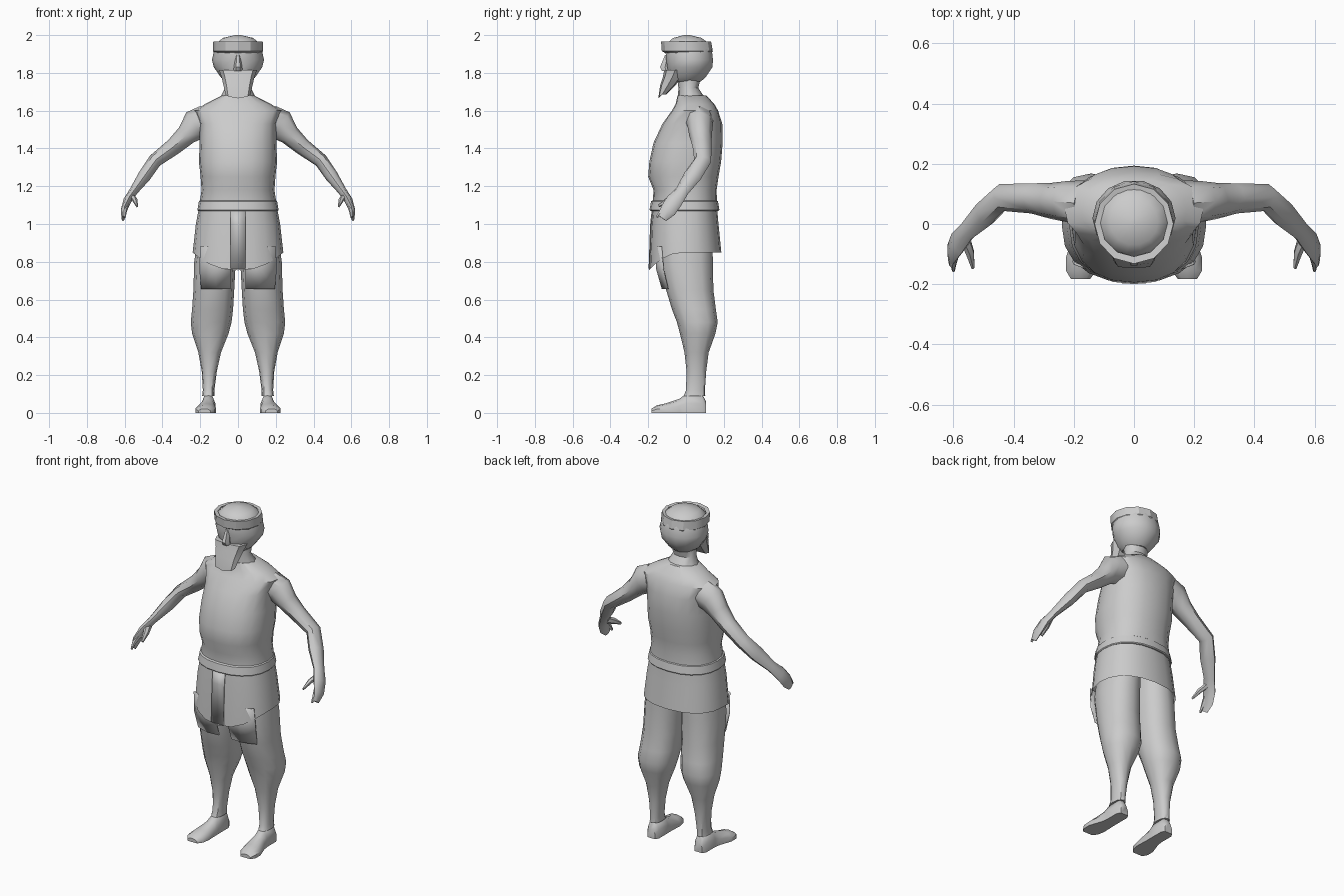
import bpy, bmesh, math
from mathutils import Vector

if "Cube" in bpy.data.objects:
    bpy.data.objects.remove(bpy.data.objects["Cube"])

stone = bpy.data.materials.new("plain grey")
stone.diffuse_color = (0.6, 0.6, 0.6, 1)
stone.use_nodes = True
stone.node_tree.nodes["Principled BSDF"].inputs["Base Color"].default_value = stone.diffuse_color


def finish(name, bm, mirror=False, angle=38, thick=0):
    bmesh.ops.recalc_face_normals(bm, faces=bm.faces)
    me = bpy.data.meshes.new(name)
    bm.to_mesh(me)
    bm.free()
    ob = bpy.data.objects.new(name, me)
    bpy.context.collection.objects.link(ob)
    me.materials.append(stone)
    bpy.ops.object.select_all(action='DESELECT')
    ob.select_set(True)
    bpy.context.view_layer.objects.active = ob
    bpy.ops.object.shade_smooth_by_angle(angle=math.radians(angle))
    if thick:
        ob.modifiers.new("thickness", 'SOLIDIFY').thickness = thick
    if mirror:
        m = ob.modifiers.new("mirror", 'MIRROR')
        m.use_axis[0] = True
    return ob


def skin(bm, rings, start=True, end=True):
    """Join point rings with quads and cap the ends."""
    vs = [[bm.verts.new(p) for p in r] for r in rings]
    n = len(vs[0])
    for a, b in zip(vs, vs[1:]):
        for i in range(n):
            j = (i + 1) % n
            bm.faces.new((a[i], a[j], b[j], b[i]))
    if start:
        bm.faces.new(vs[0][::-1])
    if end:
        bm.faces.new(vs[-1])


def ring(z, x0, x1, y0, y1, n=16, p=2.0, dip=0.0):
    """Rounded horizontal section; dip lowers its front."""
    pts = []
    for i in range(n):
        t = 2 * math.pi * i / n
        c, s = math.cos(t), math.sin(t)
        ex = math.copysign(abs(c) ** (2 / p), c)
        ey = math.copysign(abs(s) ** (2 / p), s)
        pts.append(Vector(((x0 + x1) / 2 + ex * (x1 - x0) / 2,
                           (y0 + y1) / 2 + ey * (y1 - y0) / 2,
                           z - dip * max(0, -s) ** 2)))
    return pts


def limb(bm, path, n=8):
    """Tube through (x, y, z, thickness, width) points."""
    pts = [Vector(q[:3]) for q in path]
    rings = []
    for i, q in enumerate(path):
        t = (pts[min(i + 1, len(pts) - 1)] - pts[max(i - 1, 0)]).normalized()
        b = Vector((0, 1, 0))
        b = (b - t * b.dot(t)).normalized()
        u = t.cross(b)
        rings.append([pts[i] + u * q[3] * math.cos(2 * math.pi * k / n)
                      + b * q[4] * math.sin(2 * math.pi * k / n) for k in range(n)])
    skin(bm, rings)


# torso with open tunic hem: z, half width, front, back, front dip
torso = [(0.85, .24, -.195, .187, .095), (1.0, .223, -.185, .172, 0),
         (1.08, .208, -.178, .165, 0), (1.18, .193, -.172, .162, 0),
         (1.25, .198, -.2, .172, 0), (1.33, .207, -.194, .186, 0),
         (1.43, .203, -.172, .194, 0), (1.53, .203, -.125, .192, 0),
         (1.60, .23, -.075, .17, 0), (1.635, .175, -.055, .15, 0),
         (1.68, .085, -.045, .108, 0)]
bm = bmesh.new()
skin(bm, [ring(z, -w, w, a, b, 20, 2.3, d) for z, w, a, b, d in torso], start=False)
finish("tunic_torso", bm)

# belt edge around the waist
bm = bmesh.new()
skin(bm, [ring(z, -w, w, -w + .022, w - .038, 20, 2.3)
          for z, w in ((1.07, .211), (1.075, .215), (1.12, .207), (1.125, .2))])
finish("belt", bm)

# neck
bm = bmesh.new()
skin(bm, [ring(1.64, -.11, .11, -.045, .12, 12), ring(1.72, -.068, .068, -.04, .065, 12),
          ring(1.8, -.075, .075, -.05, .085, 12)])
finish("neck", bm)

# head
head = [(1.755, .065, -.07, .08), (1.775, .09, -.09, .105), (1.83, .128, -.102, .143),
        (1.87, .138, -.108, .146), (1.92, .126, -.112, .14), (1.955, .116, -.105, .125),
        (1.985, .08, -.07, .085), (2.0, .015, -.01, .02)]
bm = bmesh.new()
skin(bm, [ring(z, -w, w, a, b, 14) for z, w, a, b in head])
finish("head", bm)

# head band standing slightly proud of the crown
bm = bmesh.new()
skin(bm, [ring(z, -w, w, a, b, 12) for z, w, a, b in
          ((1.905, .124, -.11, .136), (1.915, .132, -.128, .142),
           (1.965, .131, -.132, .133), (1.962, .112, -.108, .115))], False, False)
finish("head_band", bm, angle=30)

# nose and beard as tapered wedges
bm = bmesh.new()
skin(bm, [ring(z, -w, w, a, b, 6) for z, w, a, b in
          ((1.81, .024, -.13, -.08), (1.83, .022, -.142, -.08), (1.895, .012, -.113, -.08))])
finish("nose", bm, angle=25)
bm = bmesh.new()
skin(bm, [ring(z, -w, w, a, b, 8, 3.0, d) for z, w, a, b, d in
          ((1.685, .066, -.147, -.105, .02), (1.735, .077, -.137, -.055, 0),
           (1.78, .088, -.122, -.02, 0), (1.815, .1, -.115, 0, 0))])
finish("beard", bm, angle=30)

# arms bent at the elbow, with a mitten hand, a finger and a thumb
bm = bmesh.new()
limb(bm, [(.17, .07, 1.545, .085, .075), (.225, .075, 1.525, .082, .068),
          (.275, .077, 1.47, .055, .06), (.34, .085, 1.41, .045, .05),
          (.44, .088, 1.335, .037, .046), (.495, .035, 1.255, .035, .048),
          (.552, -.02, 1.175, .023, .036), (.585, -.06, 1.125, .022, .045),
          (.605, -.095, 1.072, .016, .043), (.608, -.125, 1.03, .009, .024)])
finish("arm", bm, True, 45)
bm = bmesh.new()
limb(bm, [(.565, -.04, 1.15, .016, .022), (.545, -.095, 1.125, .014, .018),
          (.535, -.145, 1.095, .006, .008)], 6)
finish("thumb", bm, True)
bm = bmesh.new()
limb(bm, [(.59, -.09, 1.1, .014, .02), (.6, -.13, 1.065, .011, .014),
          (.6, -.155, 1.035, .005, .007)], 6)
finish("finger", bm, True)

# legs: z, inner, outer, front, back
leg = [(0.95, .01, .21, -.13, .14), (0.8, .012, .232, -.135, .142),
       (0.65, .02, .236, -.105, .145), (0.55, .026, .243, -.075, .158),
       (0.48, .034, .25, -.048, .168), (0.42, .05, .243, -.032, .156),
       (0.32, .09, .21, -.008, .12), (0.22, .112, .192, .003, .107),
       (0.12, .125, .186, .0, .1), (0.09, .124, .19, -.012, .102)]
bm = bmesh.new()
skin(bm, [ring(z, *q, 12, 2.3) for z, *q in leg])
finish("leg", bm, True)

# feet: sections from heel to toe as y, inner, outer, top
bm = bmesh.new()
rings = []
for y, a, b, h in ((.106, .132, .182, .06), (.085, .12, .194, .1), (.0, .12, .194, .1),
                   (-.035, .12, .2, .075), (-.11, .117, .226, .05),
                   (-.155, .125, .226, .04), (-.182, .145, .21, .022)):
    c, w = (a + b) / 2, b - a
    rings.append([Vector((x, y, z)) for x, z in
                  ((a, 0), (b, 0), (b, h * .5), (c + w * .3, h * .88),
                   (c, h), (c - w * .3, h * .88), (a, h * .5))])
skin(bm, rings)
finish("foot", bm, True, 45)

# hanging cloth panels in front of the thighs
bm = bmesh.new()
rows = [((.04, -.165, .88), (.12, -.165, .88), (.2, -.135, .88)),
        ((.04, -.158, .76), (.12, -.158, .76), (.205, -.125, .76)),
        ((.04, -.122, .655), (.115, -.128, .655), (.195, -.1, .655))]
g = [[bm.verts.new(p) for p in r] for r in rows]
for r, s in zip(g, g[1:]):
    for i in range(2):
        bm.faces.new((r[i], r[i + 1], s[i + 1], s[i]))
finish("thigh_panel", bm, True, thick=.008)

# narrow centre strip over the tunic front
bm = bmesh.new()
strip = [[bm.verts.new((x, y, z)) for x in (-.04, .04)]
         for y, z in ((-.182, 1.07), (-.19, 1.0), (-.198, .765))]
for r, s in zip(strip, strip[1:]):
    bm.faces.new((r[0], r[1], s[1], s[0]))
finish("centre_strip", bm, thick=.006)
